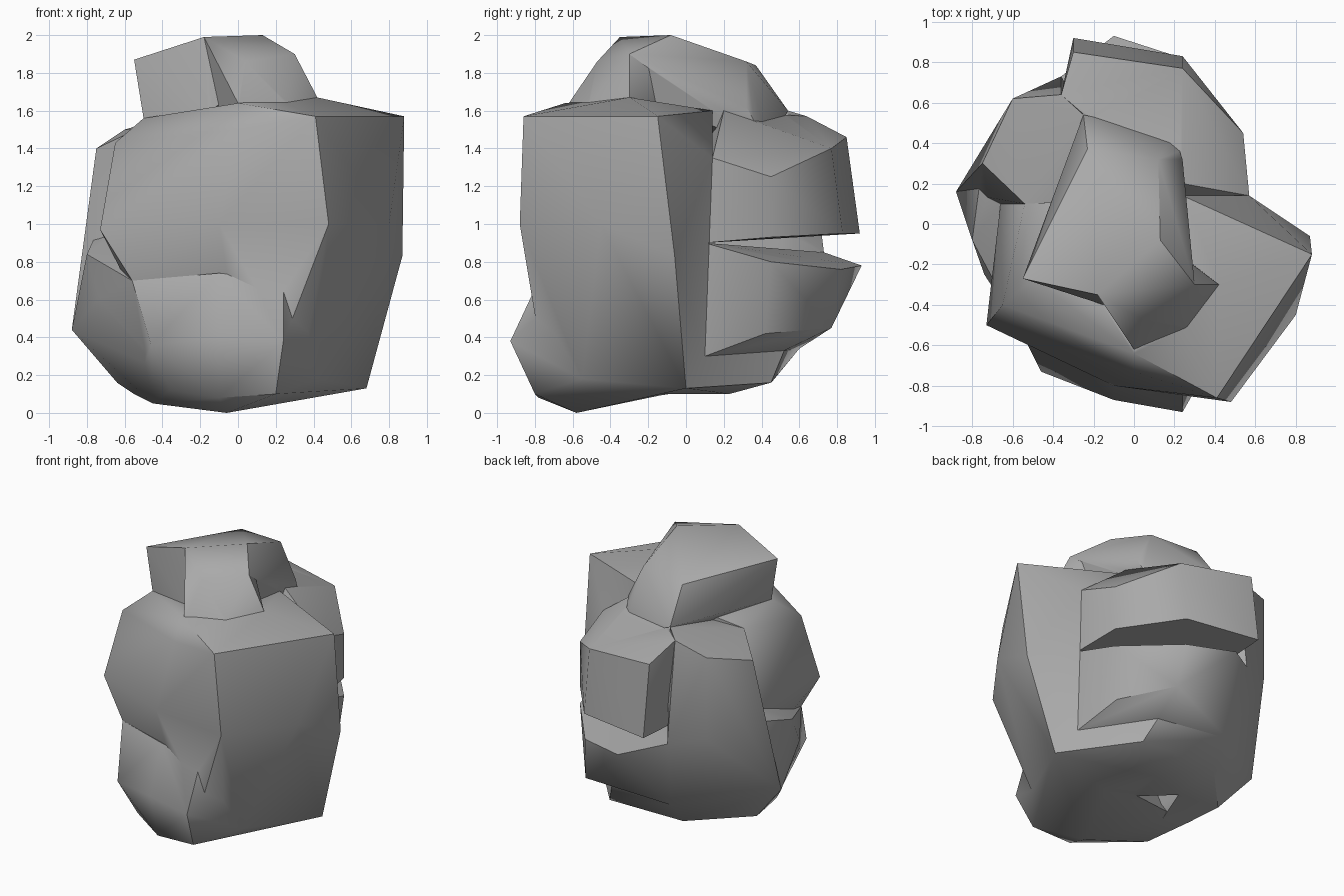
import bpy
import bmesh
import math

default_cube = bpy.data.objects.get("Cube")
if default_cube:
    bpy.data.objects.remove(default_cube, do_unlink=True)

stone = bpy.data.materials.new("grey stone")
stone.use_nodes = True
grey = (.4, .4, .4, 1)
stone.diffuse_color = grey
stone.node_tree.nodes["Principled BSDF"].inputs["Base Color"].default_value = grey


def chunk(name, *corners):
    """Make one chiselled convex lump of stone from its corner points."""
    mesh = bpy.data.meshes.new(name)
    bm = bmesh.new()
    for corner in corners:
        bm.verts.new(corner)
    result = bmesh.ops.convex_hull(bm, input=bm.verts[:], use_existing_faces=False)
    leftovers = result["geom_interior"] + result["geom_unused"]
    spare = {item for item in leftovers if isinstance(item, bmesh.types.BMVert)}
    bmesh.ops.delete(bm, geom=list(spare), context="VERTS")
    bmesh.ops.recalc_face_normals(bm, faces=bm.faces[:])
    bm.to_mesh(mesh)
    bm.free()
    mesh.materials.append(stone)
    lump = bpy.data.objects.new(name, mesh)
    bpy.context.collection.objects.link(lump)
    return lump


def select_only(lump):
    """Make one object the selected and active one."""
    bpy.ops.object.select_all(action="DESELECT")
    lump.select_set(True)
    bpy.context.view_layer.objects.active = lump


def fuse(base, lump):
    """Weld a lump into the base and discard the separate piece."""
    select_only(base)
    union = base.modifiers.new("union", "BOOLEAN")
    union.operation = "UNION"
    union.solver = "EXACT"
    union.object = lump
    bpy.ops.object.modifier_apply(modifier=union.name)
    bpy.data.objects.remove(lump, do_unlink=True)


# Corners where neighbouring lumps meet
crown_front = (-.18, -.35, 1.99)
crown_peak = (.13, -.08, 2)
crown_left = (.3, -.3, 1.9)
crown_notch = (.24, -.16, 1.64)
shoulder = (.42, -.3, 1.67)
cap_root = (-.5, -.27, 1.56)
nape = (-.25, .54, 1.6)
valley = (.2, .44, 1.4)
wing_back = (.57, .14, 1.35)
slab_top = (-.36, .64, 1.57)
slab_side = (-.75, .3, .95)
cleft_end = (.57, .1, .9)
cleft_back = (-.36, .73, .85)
gap_top = (-.54, .1, 1.5)
gap_low = (-.66, .1, .95)
hip = (-.56, -.53, .7)
knee = (.24, -.78, .7)
heel = (.42, -.55, .18)
keel = (.68, 0, .13)
belly = (-.55, -.1, .1)
sole_right = (-.45, -.4, .05)
sole_left = (.2, -.3, .1)
flank = (-.64, .1, .16)
spur_tip = (-.88, .16, .44)
back_sole = (-.3, .46, .17)
overhang = (-.3, .6, .34)
back_hem = (.23, .52, .33)
side_hem = (.57, .1, .3)

# Points buried in the middle of the stone
core_top = (-.3, .1, 1.5)
core_mid = (-.3, .1, .9)
core_low = (-.3, .1, .13)

# Broad front mass with its wedge-shaped left side
boulder = chunk(
    "boulder", knee, cap_root, hip, shoulder, wing_back, keel, heel,
    gap_top, gap_low, core_low, side_hem,
    (.41, -.86, 1.57), (.48, -.88, 1), (.25, -.78, .4),
    (-.65, -.4, 1.43), (-.73, -.5, .97),
    (0, -.64, 1.64), (0, -.73, 1.5), (-.1, -.8, 1),
    (.88, -.15, 1.57), (.87, -.06, .83), (.8, -.45, 1), (.24, .14, 1.6))

# Cap set back from the front edge, with a flat top
cap = chunk(
    "cap", crown_front, crown_left, crown_peak, crown_notch, cap_root, nape,
    valley, core_top, (-.55, -.27, 1.87), (.12, .32, 1.86), (-.23, .37, 1.84),
    (.24, .32, 1.62), (-.15, -.4, 1.6))

# Sloping brow on the front of the cap
brow = chunk(
    "cap_brow", crown_front, crown_left, crown_peak, crown_notch, shoulder,
    core_top, (.04, -.47, 1.86), (.26, -.52, 1.63), (0, -.62, 1.64))

# Upright slab on the back right
column = chunk(
    "back_column", nape, slab_top, slab_side, cleft_back, overhang, back_sole,
    spur_tip, flank, gap_top, gap_low, core_top, core_low,
    (-.6, .62, 1.5), (-.75, .3, 1.4), (-.6, .62, .9))

# Overhanging upper lump on the back
upper = chunk(
    "upper_back", slab_top, valley, wing_back, cleft_end, core_top, core_mid,
    (-.3, .85, 1.46), (-.3, .92, .95), (.24, .77, 1.4), (.24, .83, .95),
    (.54, .45, 1.25), (.54, .45, .93), (.24, .2, 1.6))

# Lower lump beneath the back cleft
lower = chunk(
    "lower_back", cleft_back, cleft_end, overhang, back_hem, side_hem,
    core_mid, core_low, (-.1, .93, .78), (.24, .82, .76), (.54, .45, .8),
    (.27, .77, .45), (.5, .42, .42))

# Narrower base under the back overhang
base = chunk(
    "base", keel, heel, back_sole, sole_left, back_hem, side_hem, overhang,
    core_low, (.3, .45, .16), (0, .23, .1), (.4, -.4, .34))

# Jutting foot at the lower front, running back along the left side
foot = chunk(
    "front_foot", hip, knee, heel, keel, sole_right, sole_left, belly,
    (-.46, -.73, .36), (-.1, -.87, .4), (.24, -.93, .38), (-.1, -.74, .74),
    (-.36, -.64, .12), (-.1, -.78, .08), (.2, -.8, .1), (-.06, -.58, 0),
    (.6, -.3, .5))

# Pointed spur low on the right side
spur = chunk(
    "right_spur", spur_tip, hip, sole_right, belly, flank, gap_low, slab_side,
    core_low, (-.8, -.08, .84), (-.74, -.25, .6), (-.46, -.6, .3))

for piece in (cap, brow, column, upper, lower, base, foot, spur):
    fuse(boulder, piece)

# Soft broad faces with crisp broken edges
select_only(boulder)
bpy.ops.object.shade_smooth_by_angle(angle=math.radians(42))
